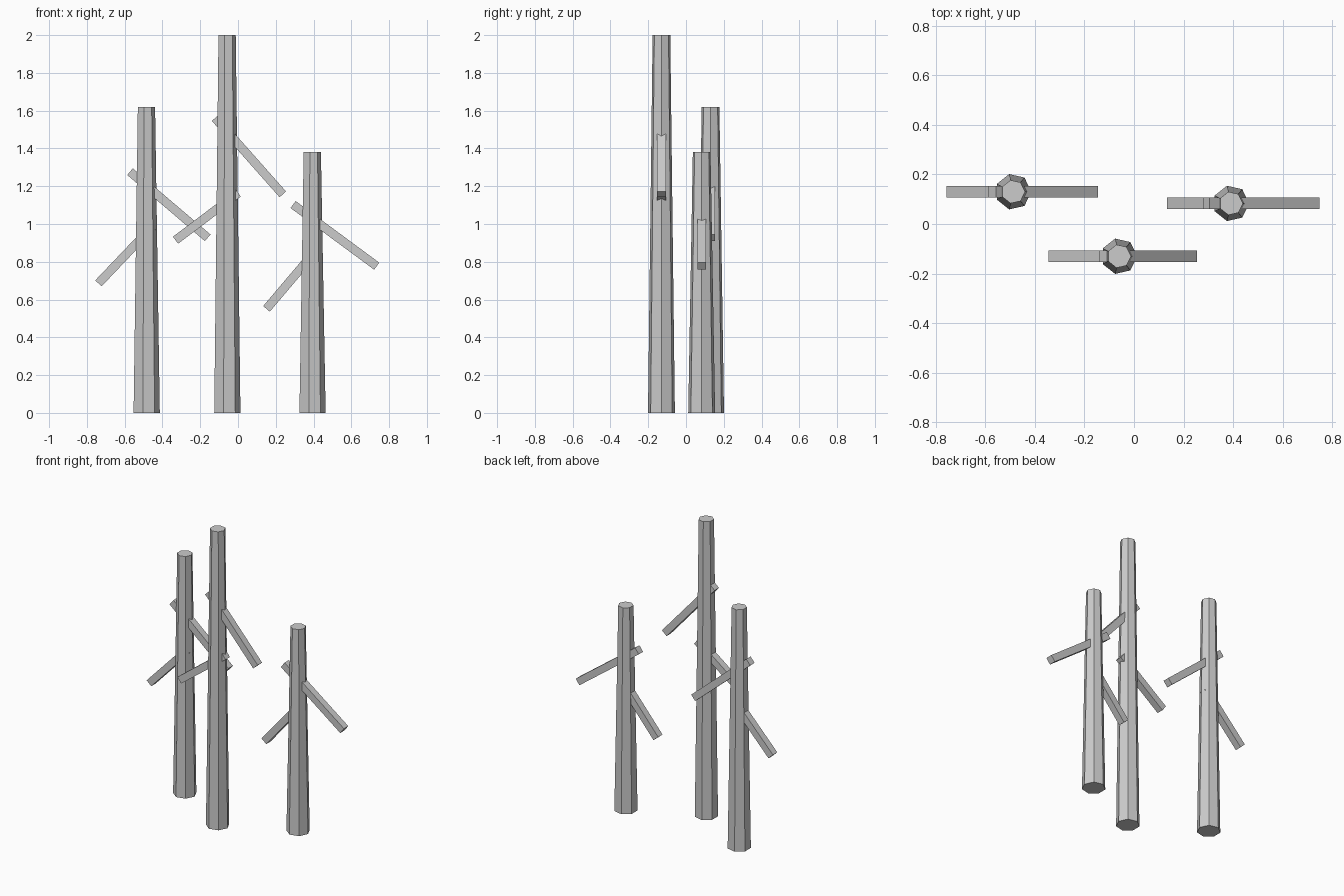
import bpy
from math import radians

if "Cube" in bpy.data.objects:
    bpy.data.objects.remove(bpy.data.objects["Cube"])

# name, x, y, height, branches: (centre x, centre z, downward tilt in degrees, length)
TREES = [
    ("left",  -0.487,  0.13, 1.62, [(-0.366, 1.102,  40.4, 0.54), (-0.596, 0.836, -46.4, 0.415)]),
    ("middle", -0.060, -0.13, 2.00, [(0.058, 1.359,  48.4, 0.54), (-0.165, 1.039, -37.0, 0.415)]),
    ("right",  0.391,  0.083, 1.38, [(0.513, 0.940,  36.4, 0.55), (0.285, 0.709, -49.7, 0.415)]),
]
BRANCH_WIDTH = 0.046


def add_trunk(name, x, y, height):
    # seven-sided tapered trunk with one corner pointing to +x
    bpy.ops.mesh.primitive_cone_add(vertices=7, radius1=0.073, radius2=0.048, depth=height,
                                    location=(x, y, height / 2), rotation=(0, 0, radians(-90)))
    bpy.context.object.name = name


def add_branch(name, x, y, z, tilt, length):
    # square bar tilted in the xz plane, passing through the trunk
    bpy.ops.mesh.primitive_cube_add(size=1, location=(x, y, z), rotation=(0, radians(tilt), 0))
    bar = bpy.context.object
    bar.name = name
    bar.scale = (length, BRANCH_WIDTH, BRANCH_WIDTH)


for side, tx, ty, height, branches in TREES:
    add_trunk(f"{side}_trunk", tx, ty, height)
    for label, (bx, bz, tilt, length) in zip(("upper", "lower"), branches):
        add_branch(f"{side}_{label}_branch", bx, ty, bz, tilt, length)
